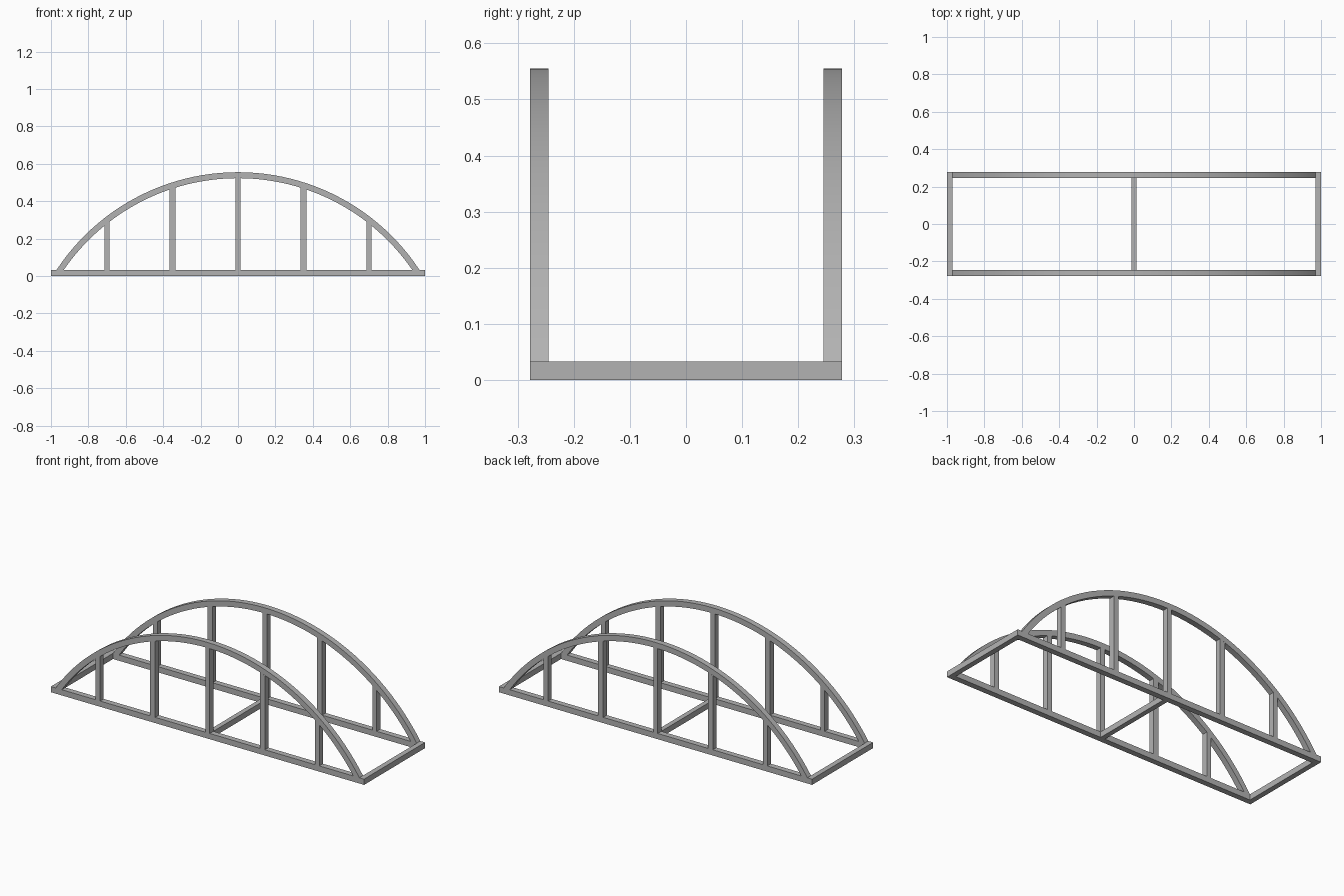
import bpy, bmesh, math

cube = bpy.data.objects.get("Cube")
if cube:
    bpy.data.objects.remove(cube, do_unlink=True)

grey = bpy.data.materials.new("steel_grey")
grey.use_nodes = True
colour = (0.45, 0.45, 0.45, 1)
grey.diffuse_color = colour
grey.node_tree.nodes["Principled BSDF"].inputs["Base Color"].default_value = colour

T = 0.033                      # beam thickness
SIDE = 0.278 - T / 2           # y of each truss
CENTRE_Z, OUTER, INNER = -0.607, 1.162, 1.130


def finish(name, bm):
    bmesh.ops.recalc_face_normals(bm, faces=bm.faces)
    mesh = bpy.data.meshes.new(name)
    bm.to_mesh(mesh)
    bm.free()
    mesh.materials.append(grey)
    obj = bpy.data.objects.new(name, mesh)
    bpy.context.collection.objects.link(obj)
    return obj


def beam(name, x, y, z, sx, sy, sz):
    bm = bmesh.new()
    bmesh.ops.create_cube(bm, size=1)
    for v in bm.verts:
        v.co = (x + v.co.x * sx, y + v.co.y * sy, z + v.co.z * sz)
    return finish(name, bm)


def arch(name, y, steps=48):
    # Both arcs end level on top of the bottom chord
    def arc(r):
        end = math.acos((T - CENTRE_Z) / r)
        angles = [end * (2 * i / steps - 1) for i in range(steps + 1)]
        return [(r * math.sin(a), CENTRE_Z + r * math.cos(a)) for a in angles]
    bm = bmesh.new()
    rings = []
    for (xo, zo), (xi, zi) in zip(arc(OUTER), arc(INNER)):
        rings.append([bm.verts.new(p) for p in (
            (xo, y - T / 2, zo), (xo, y + T / 2, zo),
            (xi, y + T / 2, zi), (xi, y - T / 2, zi))])
    for a, b in zip(rings, rings[1:]):
        for i in range(4):
            j = (i + 1) % 4
            bm.faces.new((a[i], a[j], b[j], b[i]))
    bm.faces.new(rings[0])
    bm.faces.new(rings[-1])
    obj = finish(name, bm)
    bpy.ops.object.select_all(action="DESELECT")
    obj.select_set(True)
    bpy.context.view_layer.objects.active = obj
    bpy.ops.object.shade_smooth_by_angle(angle=math.radians(30))


def post(name, x, y, width):
    # Slanted top follows the underside of the arch
    obj = beam(name, x, y, 0.5, width, T, 1)
    for v in obj.data.vertices:
        top = CENTRE_Z + math.sqrt(INNER ** 2 - v.co.x ** 2)
        v.co.z = top if v.co.z > 0.5 else T


# Two side trusses
for side, y in (("front", -SIDE), ("back", SIDE)):
    beam(side + "_bottom_chord", 0, y, T / 2, 2, T, T)
    arch(side + "_arch", y)
    for n, (x, width) in enumerate(((-0.7, 0.028), (-0.35, 0.032), (0, 0.028),
                                    (0.35, 0.032), (0.7, 0.028))):
        post(f"{side}_post_{n + 1}", x, y, width)

# Cross beams joining the trusses
span = 2 * SIDE - T
for name, x, width in (("right_cross_beam", -0.985, 0.03),
                       ("middle_cross_beam", 0, 0.028),
                       ("left_cross_beam", 0.985, 0.03)):
    beam(name, x, 0, T / 2, width, span, T)
